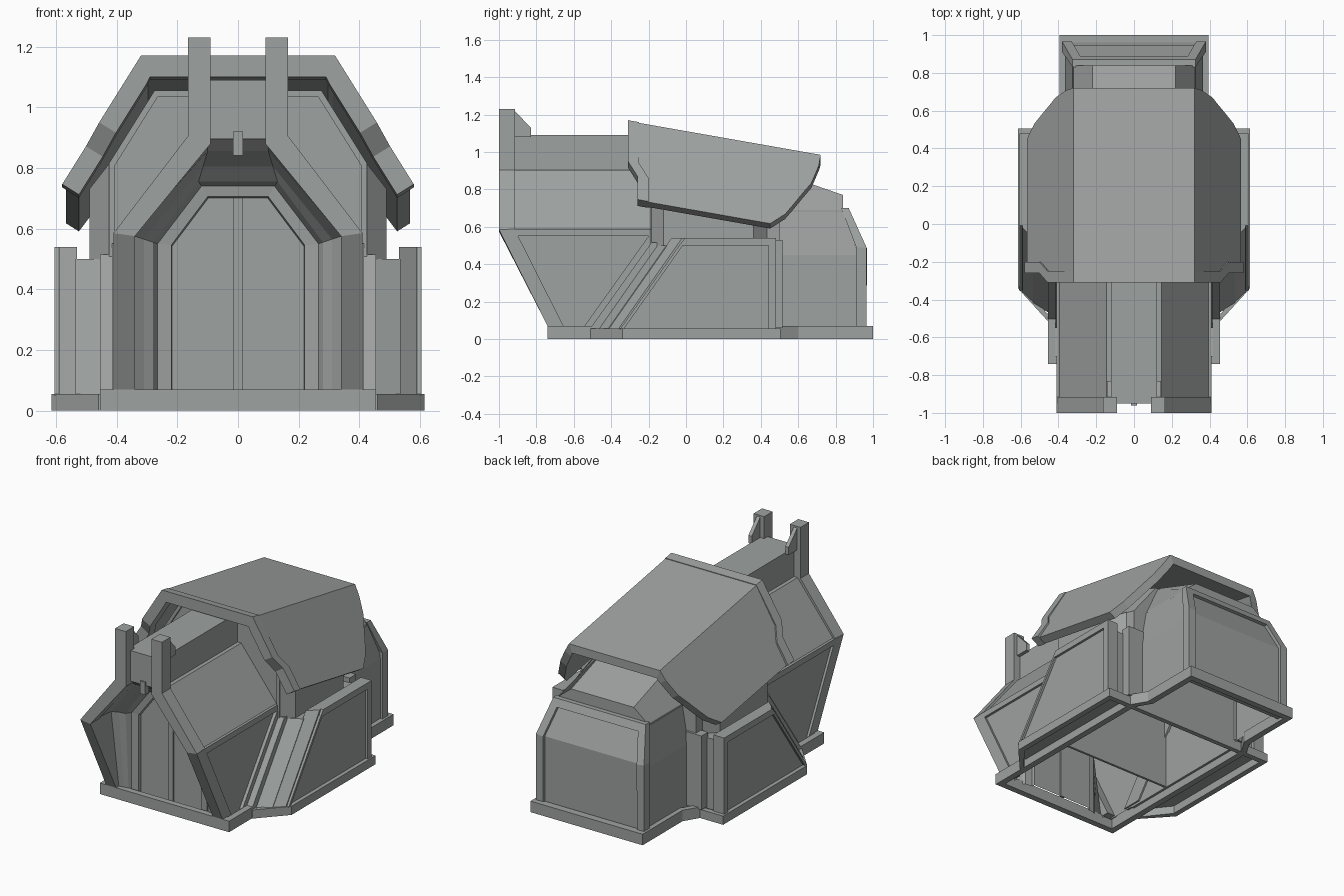
import bpy, bmesh

if "Cube" in bpy.data.objects:
    bpy.data.objects.remove(bpy.data.objects["Cube"])

GREY = (0.34, 0.36, 0.35, 1)
mat = bpy.data.materials.new("plain_grey")
mat.use_nodes = True
mat.diffuse_color = GREY
mat.node_tree.nodes["Principled BSDF"].inputs["Base Color"].default_value = GREY


def make(name, verts, faces, mirror=False, inset=None):
    """Mesh object; inset = (rule on face, width, depth) sinks a panel."""
    bm = bmesh.new()
    vs = [bm.verts.new(v) for v in verts]
    for f in faces:
        bm.faces.new([vs[i] for i in f])
    bmesh.ops.recalc_face_normals(bm, faces=bm.faces)
    bm.normal_update()
    if inset:
        rule, width, depth = inset
        chosen = [f for f in bm.faces if rule(f)]
        bmesh.ops.inset_region(bm, faces=chosen, thickness=width, use_even_offset=True)
        # sink straight in along the average normal
        n = sum((f.normal for f in chosen), chosen[0].normal * 0).normalized()
        ext = bmesh.ops.extrude_face_region(bm, geom=chosen)
        moved = [g for g in ext["geom"] if isinstance(g, bmesh.types.BMVert)]
        bmesh.ops.delete(bm, geom=[f for f in chosen if f.is_valid], context="FACES")
        bmesh.ops.translate(bm, verts=moved, vec=-n * depth)
    me = bpy.data.meshes.new(name)
    bm.to_mesh(me)
    bm.free()
    me.materials.append(mat)
    ob = bpy.data.objects.new(name, me)
    bpy.context.collection.objects.link(ob)
    if mirror:
        ob.modifiers.new("mirror", "MIRROR")


def loft(name, rings, closed=True, caps=(True, True), **kw):
    n = len(rings[0])
    verts = [v for r in rings for v in r]
    faces = []
    for k in range(len(rings) - 1):
        for i in range(n if closed else n - 1):
            j = (i + 1) % n
            faces.append((k * n + i, k * n + j, k * n + n + j, k * n + n + i))
    if caps[0]:
        faces.append(tuple(range(n)))
    if caps[1]:
        faces.append(tuple(range(len(verts) - n, len(verts))))
    make(name, verts, faces, **kw)


def prism(name, profile, x0, x1, **kw):
    loft(name, [[(x, y, z) for y, z in profile] for x in (x0, x1)], **kw)


def box(name, x, y, z, **kw):
    prism(name, [(y[0], z[0]), (y[1], z[0]), (y[1], z[1]), (y[0], z[1])], *x, **kw)


def arch(yf, hw, zs, tw, zt, z0=0.05):
    """Open gabled arch; yf gives y at each height."""
    half = [(hw, z0), (hw, zs), (tw, zt)]
    return [(-x, yf(z), z) for x, z in half] + [(x, yf(z), z) for x, z in reversed(half)]


def flat(y):
    return lambda z: y


def steps(low, mid, top):
    return lambda z: low if z < 0.3 else mid if z < 0.65 else top


# Base ring, hollow in the middle, with a cross bar
def outline(d, z):
    half = [(0.455 - d, -0.74 + d), (0.455 - d, 0.5), (0.395 - d, 0.6), (0.395 - d, 1 - d)]
    return [(x, y, z) for x, y in half] + [(-x, y, z) for x, y in reversed(half)]


ring = [outline(0, 0), outline(0, 0.07), outline(0.04, 0.07), outline(0.04, 0)]
loft("base_ring", ring + ring[:1], caps=(False, False))
box("base_cross_bar", (-0.42, 0.42), (0.47, 0.5), (0, 0.05))

# Base of the side wings, also hollow
wing_ring = []
for d, z in ((0, 0), (0, 0.055), (0.035, 0.055), (0.035, 0)):
    plan = [(0.44, -0.51 + d), (0.46, -0.51 + d), (0.615 - d, -0.34 + d / 2), (0.615 - d, 0.505 - d), (0.44, 0.505 - d)]
    wing_ring.append([(x, y, z) for x, y in plan])
loft("wing_base", wing_ring + wing_ring[:1], closed=False, caps=(False, False), mirror=True)


# Front hall shell with leaning nose
def lean(z):
    return -0.69 - 0.26 * min(1, (z - 0.07) / 0.515)


loft("front_hall", [arch(lean, 0.395, 0.585, 0.145, 0.905), arch(flat(-0.15), 0.395, 0.585, 0.145, 0.905)],
     closed=False, caps=(False, False))
box("ridge_beam", (-0.12, 0.12), (-0.95, -0.15), (0.895, 1.09))

# Raised edge over the lower hall wall and brace behind it
prism("eave_strip", [(-0.93, 0.55), (-0.15, 0.55), (-0.15, 0.587), (-0.95, 0.587)], 0.385, 0.41, mirror=True)
prism("hall_brace", [(-0.51, 0.06), (-0.42, 0.06), (-0.08, 0.515), (-0.185, 0.515)], 0.385, 0.455, mirror=True)
prism("brace_step", [(-0.55, 0.06), (-0.5, 0.06), (-0.15, 0.55), (-0.2, 0.55)], 0.385, 0.415, mirror=True)

# Bent front ribs, from base to upright fins
ribs = []
for xo, xi, z, zi, y in ((0.41, 0.34, 0.06, 0.06, -0.735), (0.41, 0.34, 0.585, 0.575, -1),
                         (0.165, 0.09, 0.905, 0.88, -1), (0.165, 0.09, 1.23, 1.23, -1)):
    back = y + 0.085
    ribs.append([(xo, y, z), (xi, y, zi), (xi, back, zi), (xo, back, z)])
loft("front_rib", ribs, mirror=True)
prism("fin_bracket", [(-0.925, 1.23), (-0.83, 1.13), (-0.83, 1.08), (-0.925, 1.08)], 0.118, 0.142, mirror=True)

# Upright portal set back behind the leaning ribs, flaring forward at the top, with door
loft("portal", [arch(lean, 0.345, 0.585, 0.1, 0.9),
                arch(steps(-0.71, -0.79, -0.9), 0.34, 0.575, 0.1, 0.855),
                arch(steps(-0.705, -0.755, -0.81), 0.31, 0.565, 0.115, 0.805),
                arch(steps(-0.7, -0.73, -0.76), 0.28, 0.555, 0.13, 0.755),
                arch(flat(-0.69), 0.265, 0.55, 0.12, 0.74),
                arch(flat(-0.685), 0.22, 0.545, 0.1, 0.705),
                arch(flat(-0.665), 0.217, 0.542, 0.098, 0.7)],
     closed=False, caps=(False, True))
box("door_seam", (-0.016, 0.016), (-0.674, -0.66), (0.05, 0.7))
box("portal_lamp", (-0.017, 0.017), (-0.96, -0.92), (0.84, 0.92))

# Middle hall under the hood, with sunken front panel
loft("middle_hall", [arch(flat(-0.19), 0.425, 0.815, 0.275, 1.055), arch(flat(0.2), 0.425, 0.73, 0.27, 0.98),
                     arch(flat(0.5), 0.42, 0.66, 0.25, 0.88)],
     closed=False, caps=(True, True), inset=(lambda f: f.normal.y < -0.9, 0.02, 0.015))
# Side bay with canted ends, carrying the hood
bay = [(0.42, -0.19, 0.82), (0.49, -0.12, 0.73), (0.49, 0.36, 0.65), (0.42, 0.435, 0.68)]
loft("side_bay", [[(x, y, 0.05) for x, y, z in bay], bay], caps=(False, True), mirror=True)

# Rear hall: raised roof box, walls and framed back
loft("rear_roof", [arch(flat(0.45), 0.32, 0.69, 0.22, 0.905, 0.65), arch(flat(0.84), 0.32, 0.69, 0.22, 0.77, 0.65)],
     closed=False, caps=(False, True))
loft("rear_hall", [arch(flat(0.4), 0.365, 0.45, 0.325, 0.68),
                   arch(lambda z: 0.92 if z < 0.6 else 0.85, 0.365, 0.45, 0.325, 0.68)],
     closed=False, caps=(False, False))
sect = []
for hw, z, y0, y1 in ((0.38, 0.02, 0.91, 0.965), (0.38, 0.49, 0.91, 0.965), (0.325, 0.7, 0.83, 0.87)):
    sect.append([(-hw, y0, z), (hw, y0, z), (hw, y1, z), (-hw, y1, z)])
loft("rear_frame", sect, inset=(lambda f: f.normal.y > 0.6, 0.05, 0.02))

# Side wings with sloped, canted fronts
for name, x0, x1, y0, y1, top, back in (("wing_inner", 0.4, 0.535, -0.5, -0.42, 0.5, 0.46),
                                        ("wing_outer", 0.53, 0.59, -0.42, -0.364, 0.54, 0.48)):
    rise = 0.7 * (top - 0.05)
    rings = [[(x, y, 0.05), (x, y + rise, top), (x, back, top), (x, back, 0.05)]
             for x, y in ((x0, y0), (x1, y1))]
    loft(name, rings, mirror=True)

# Raised frame round each outer wing panel
prism("wing_frame_top", [(-0.035, 0.5), (-0.007, 0.54), (0.48, 0.54), (0.48, 0.5)], 0.58, 0.605, mirror=True)
box("wing_frame_rear", (0.58, 0.605), (0.44, 0.48), (0.05, 0.5), mirror=True)
prism("wing_frame_front", [(-0.355, 0.05), (-0.335, 0.05), (-0.01, 0.51), (-0.03, 0.51)], 0.58, 0.605, mirror=True)

# Posts behind the wings
box("rear_post", (0.36, 0.47), (0.45, 0.515), (0.06, 0.53), mirror=True)


# Hood: tilted three-panel shell; rows are height, front y, rear y
def hood_shell(name, rows, spread, thick, lift):
    right = []
    for h, f, r in rows:
        x = 0.32 + (1.17 - h) * spread
        dx, dh = (0.46, 1.08) if h > 1.16 else (0.85, 0.53)
        right.append([(px, y, pz + lift - 0.176 * (y + 0.31)) for px, y, pz in
                      ((x, f, h), (x, r, h), (x - dx * thick, r, h - dh * thick), (x - dx * thick, f, h - dh * thick))])
    left = [[(-x, y, z) for x, y, z in section] for section in reversed(right)]
    loft(name, left + right)


shape = [(1.17, -0.31, 0.72), (1.11, -0.31, 0.71), (1.01, -0.31, 0.67), (0.95, -0.31, 0.625),
         (0.88, -0.26, 0.575), (0.82, -0.26, 0.53), (0.755, -0.26, 0.45)]
hood_shell("hood", [(h, f + 0.03, r) for h, f, r in shape], 0.595, 0.05, -0.004)
hood_shell("hood_front_rim", [(h, f, f + 0.06) for h, f, r in shape], 0.625, 0.065, 0)
